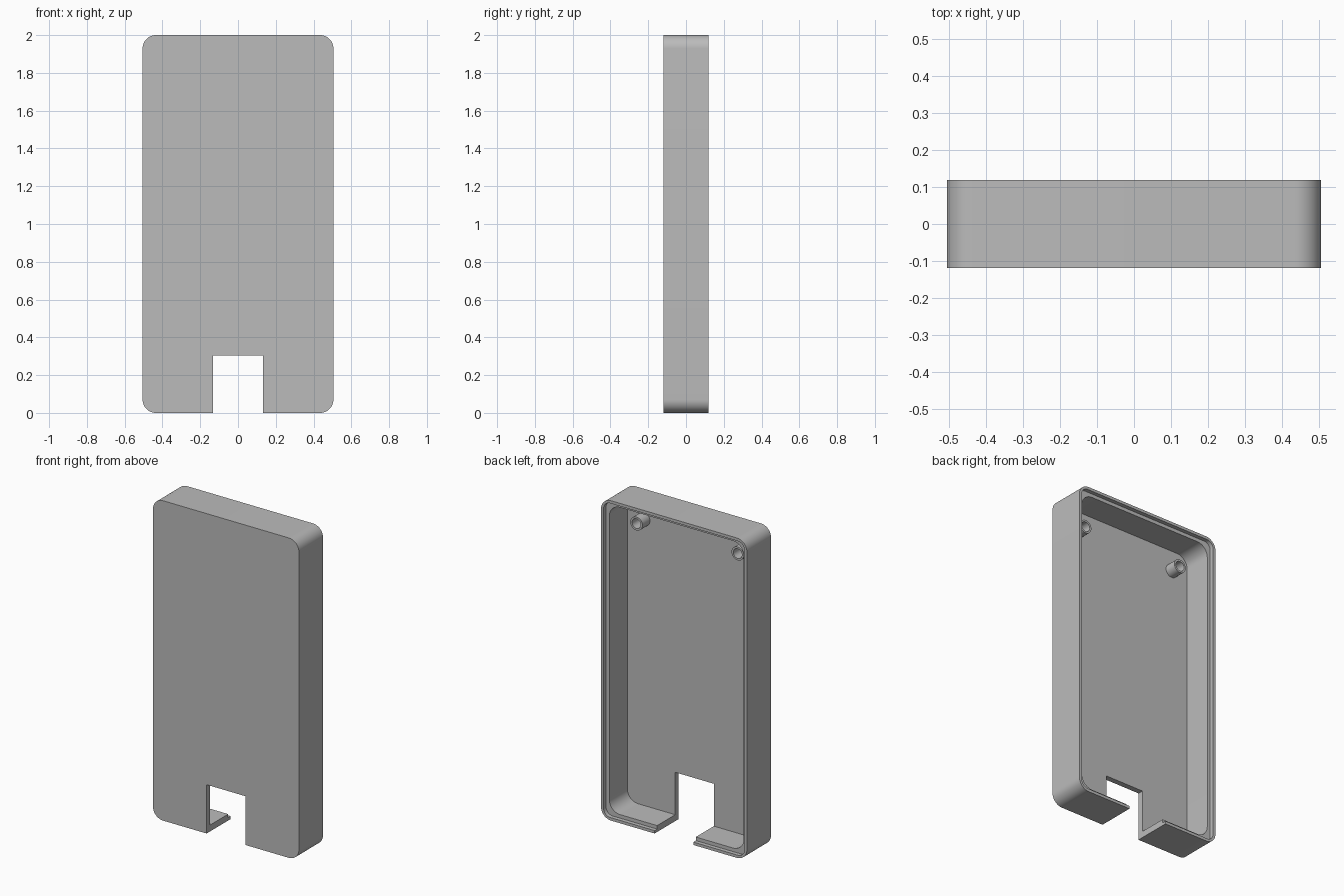
import bpy, bmesh
from math import sin, cos, pi, radians

cube = bpy.data.objects.get("Cube")
if cube:
    bpy.data.objects.remove(cube, do_unlink=True)

HALF_W, HALF_D, HALF_H = 0.505, 0.119, 1.0
WALL, LIP, STEP = 0.04, 0.018, 0.025
FLOOR_Y = -HALF_D + 0.035

grey = bpy.data.materials.new("plain grey")
grey.use_nodes = True
colour = (0.5, 0.5, 0.5, 1)
grey.diffuse_color = colour
grey.node_tree.nodes["Principled BSDF"].inputs["Base Color"].default_value = colour


def finish(bm, name):
    bmesh.ops.recalc_face_normals(bm, faces=bm.faces)
    mesh = bpy.data.meshes.new(name)
    bm.to_mesh(mesh)
    bm.free()
    obj = bpy.data.objects.new(name, mesh)
    bpy.context.collection.objects.link(obj)
    mesh.materials.append(grey)
    return obj


def smooth(obj):
    bpy.ops.object.select_all(action="DESELECT")
    obj.select_set(True)
    bpy.context.view_layer.objects.active = obj
    bpy.ops.object.shade_smooth_by_angle(angle=radians(30))


def rounded_ring(bm, inset, radius, y, steps=12):
    """Rounded rectangle of vertices in the xz plane."""
    w, h = HALF_W - inset - radius, HALF_H - inset - radius
    ring = []
    for quarter, (sx, sz) in enumerate([(1, 1), (-1, 1), (-1, -1), (1, -1)]):
        for i in range(steps + 1):
            a = (quarter + i / steps) * pi / 2
            ring.append(bm.verts.new((sx * w + radius * cos(a), y,
                                      HALF_H + sz * h + radius * sin(a))))
    return ring


def circle_ring(bm, x, z, radius, y, steps=32):
    return [bm.verts.new((x + radius * cos(2 * pi * i / steps), y,
                          z + radius * sin(2 * pi * i / steps)))
            for i in range(steps)]


def bridge(bm, rings):
    for a, b in zip(rings, rings[1:]):
        for i in range(len(a)):
            j = (i + 1) % len(a)
            bm.faces.new((a[i], a[j], b[j], b[i]))


# Tray: outer wall, thin lip, stepped ledge, cavity
bm = bmesh.new()
ledge_y = HALF_D - STEP
rings = [rounded_ring(bm, *spec) for spec in (
    (0, 0.07, -HALF_D), (0, 0.07, HALF_D),
    (LIP, 0.045, HALF_D), (LIP, 0.045, ledge_y),
    (WALL, 0.075, ledge_y), (WALL, 0.075, FLOOR_Y))]
bridge(bm, rings)
bm.faces.new(rings[0])
bm.faces.new(rings[-1])
case = finish(bm, "case_shell")

# Notch through the bottom edge
bm = bmesh.new()
bmesh.ops.create_cube(bm, size=1)
bmesh.ops.scale(bm, vec=(0.267, 1, 0.61), verts=bm.verts)
cutter = finish(bm, "notch_cutter")
cutter.hide_render = True
cut = case.modifiers.new("notch", "BOOLEAN")
cut.operation = "DIFFERENCE"
cut.solver = "EXACT"
cut.object = cutter
bpy.context.view_layer.objects.active = case
bpy.ops.object.modifier_apply(modifier=cut.name)
bpy.data.objects.remove(cutter, do_unlink=True)
smooth(case)

# Hollow screw posts in the two upper corners
for side, x in (("left", 0.35), ("right", -0.35)):
    bm = bmesh.new()
    base, tip = FLOOR_Y - 0.005, -0.01
    tube = [circle_ring(bm, x, 1.83, r, y) for r, y in (
        (0.042, base), (0.042, tip), (0.03, tip), (0.03, base))]
    bridge(bm, tube + tube[:1])
    smooth(finish(bm, "screw_post_" + side))
